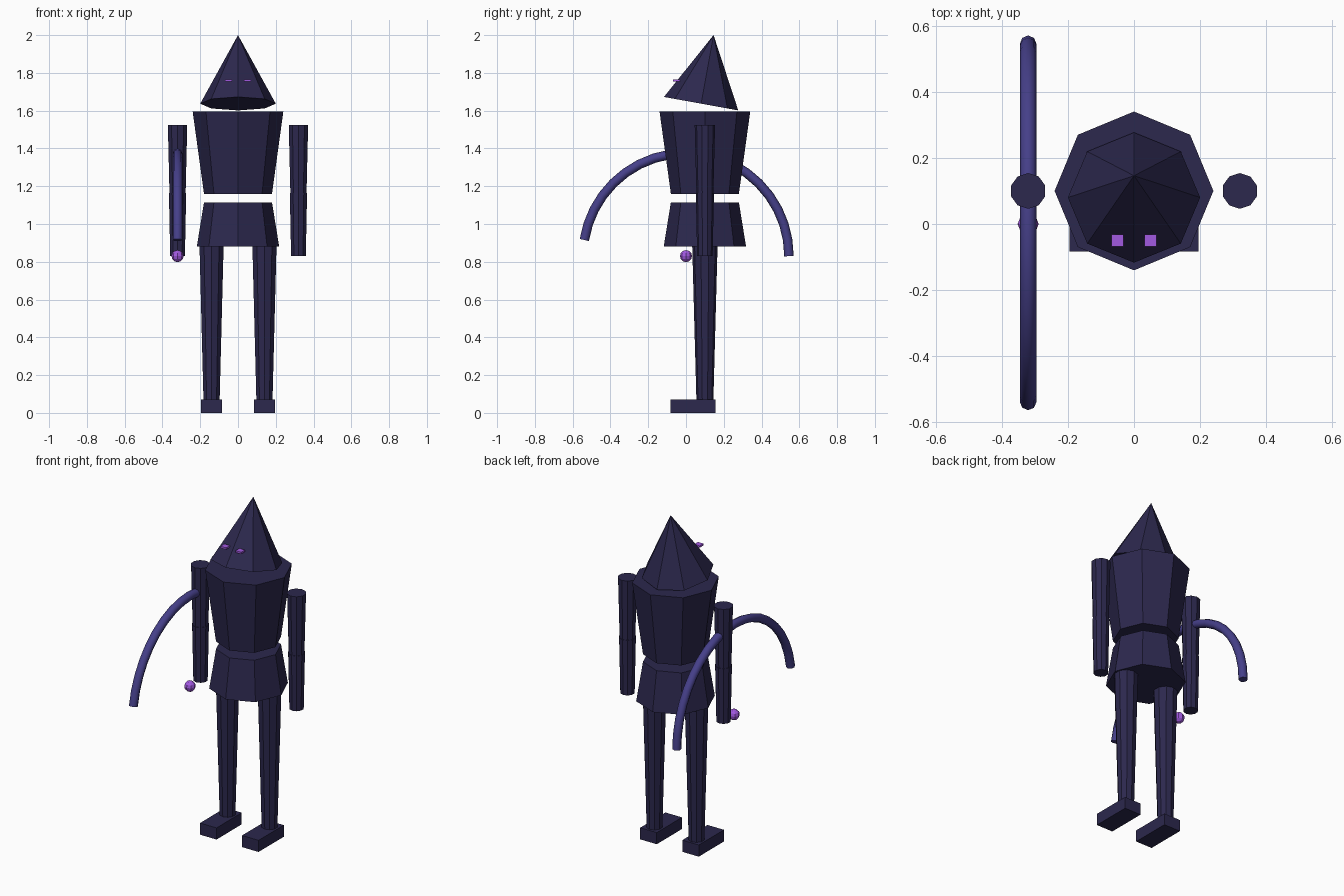
import bpy
from math import pi, sin, cos, radians
from mathutils import Vector

if "Cube" in bpy.data.objects:
    bpy.data.objects.remove(bpy.data.objects["Cube"])


def material(name, rgb):
    m = bpy.data.materials.new(name)
    m.diffuse_color = (*rgb, 1)
    m.use_nodes = True
    m.node_tree.nodes["Principled BSDF"].inputs["Base Color"].default_value = m.diffuse_color
    return m


cloth = material("dark_cloth", (0.025, 0.021, 0.075))
bow_mat = material("indigo", (0.06, 0.05, 0.25))
glow = material("violet", (0.36, 0.10, 0.75))


def finish(name, mat):
    ob = bpy.context.object
    ob.name = name
    ob.data.materials.append(mat)
    return ob


def taper(name, x, y, z0, z1, r0, r1, sides):
    bpy.ops.mesh.primitive_cone_add(vertices=sides, radius1=r0, radius2=r1,
                                    depth=z1 - z0, location=(x, y, (z0 + z1) / 2))
    return finish(name, cloth)


def box(name, loc, size, mat):
    bpy.ops.mesh.primitive_cube_add(size=1, location=loc)
    ob = finish(name, mat)
    ob.scale = size
    return ob


# Torso and flared skirt
taper("torso", 0, 0.10, 1.16, 1.595, 0.18, 0.24, 8)
taper("skirt", 0, 0.10, 0.88, 1.115, 0.218, 0.18, 8)

# Pointed hood, tipped back
tilt, height = radians(10.3), 0.369
axis = Vector((0, sin(tilt), cos(tilt)))
bpy.ops.mesh.primitive_cone_add(vertices=8, radius1=0.2, radius2=0, depth=height,
                                location=Vector((0, 0.08, 1.637)) + axis * height / 2,
                                rotation=(-tilt, 0, 0))
finish("hood", cloth)

# Limbs and eyes on both sides
for side, s in (("right", -1), ("left", 1)):
    taper(side + "_upper_arm", s * 0.32, 0.10, 1.165, 1.525, 0.045, 0.054, 10)
    taper(side + "_forearm", s * 0.32, 0.10, 0.83, 1.165, 0.041, 0.048, 10)
    taper(side + "_leg", s * 0.14, 0.10, 0.07, 0.88, 0.045, 0.067, 10)
    box(side + "_foot", (s * 0.14, 0.037, 0.035), (0.11, 0.24, 0.07), cloth)
    box(side + "_eye", (s * 0.05, -0.05, 1.76), (0.037, 0.037, 0.011), glow)

# Curved bow arching through the right arm
curve = bpy.data.curves.new("bow", "CURVE")
curve.dimensions = "3D"
curve.bevel_depth = 0.025
curve.bevel_resolution = 2
curve.use_fill_caps = True
path = curve.splines.new("POLY")
steps = 19
path.points.add(steps)
for i, p in enumerate(path.points):
    a = pi * i / 20
    p.co = (-0.32, 0.545 * cos(a), 0.83 + 0.545 * sin(a), 1)
bow = bpy.data.objects.new("bow", curve)
bpy.context.collection.objects.link(bow)
bpy.ops.object.select_all(action="DESELECT")
bow.select_set(True)
bpy.context.view_layer.objects.active = bow
bpy.ops.object.convert(target="MESH")
bow = finish("bow", bow_mat)
bpy.ops.object.shade_smooth_by_angle(angle=radians(50))

# Orb below the hand
bpy.ops.mesh.primitive_uv_sphere_add(segments=8, ring_count=6, radius=0.032,
                                     location=(-0.32, 0, 0.83))
finish("orb", glow)
